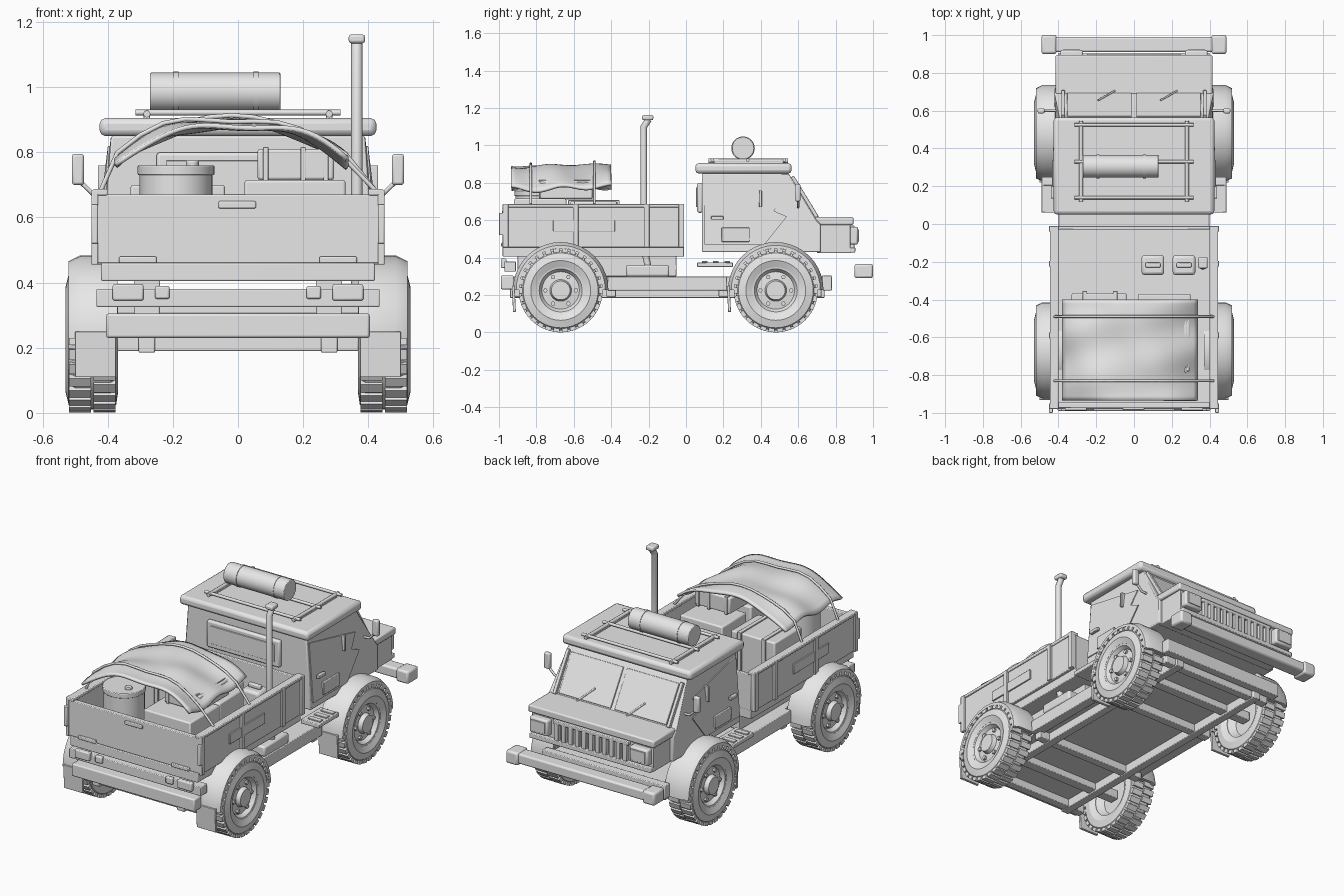
import bpy, bmesh
from math import sin, cos, pi, tau
from mathutils import Matrix, Vector

cube = bpy.data.objects.get("Cube")
if cube:
    bpy.data.objects.remove(cube, do_unlink=True)

GREY = (.8, .8, .8, 1)
grey = bpy.data.materials.new("plain_grey")
grey.use_nodes = True
grey.diffuse_color = GREY
grey.node_tree.nodes["Principled BSDF"].inputs["Base Color"].default_value = GREY
made = []


def finish(name, bm, bevel=0, mirror=False):
    """Turn a bmesh into a grey object with optional bevel and x mirror."""
    bmesh.ops.recalc_face_normals(bm, faces=bm.faces)
    mesh = bpy.data.meshes.new(name)
    bm.to_mesh(mesh)
    bm.free()
    obj = bpy.data.objects.new(name, mesh)
    bpy.context.collection.objects.link(obj)
    mesh.materials.append(grey)
    if bevel:
        mod = obj.modifiers.new("bevel", "BEVEL")
        mod.width = bevel
        mod.segments = 2
    if mirror:
        obj.modifiers.new("mirror", "MIRROR")
    made.append(obj)
    return obj


def box(name, x, y, z, bevel=.004, mirror=False, tilt=0):
    """Box from (low, high) ranges, optionally tilted about x."""
    bm = bmesh.new()
    spans = (x, y, z)
    mid = Vector([(a + b) / 2 for a, b in spans])
    size = Matrix.Diagonal([b - a for a, b in spans] + [1])
    place = Matrix.Translation(mid) @ Matrix.Rotation(tilt, 4, "X") @ size
    bmesh.ops.create_cube(bm, size=1, matrix=place)
    return finish(name, bm, bevel, mirror)


def prism(name, profile, left, right, bevel=0, mirror=False):
    """Extrude a (y, z) outline between two x functions of height."""
    bm = bmesh.new()
    a = [bm.verts.new((left(z), y, z)) for y, z in profile]
    b = [bm.verts.new((right(z), y, z)) for y, z in profile]
    bm.faces.new(a)
    bm.faces.new(b)
    for i in range(len(a)):
        j = (i + 1) % len(a)
        bm.faces.new((a[i], a[j], b[j], b[i]))
    return finish(name, bm, bevel, mirror)


def lathe(name, profile, y, z, steps=40, closed=True, angle=tau):
    """Spin a (radius, x) outline about an x axis at (y, z), both sides."""
    bm = bmesh.new()
    ring = [bm.verts.new((x, y + r, z)) for r, x in profile]
    if angle < tau:
        bm.faces.new(ring)
    else:
        pairs = list(zip(ring, ring[1:])) + ([(ring[-1], ring[0])] if closed else [])
        for pair in pairs:
            bm.edges.new(pair)
    bmesh.ops.spin(bm, geom=bm.faces[:] or bm.verts[:] + bm.edges[:], cent=(0, y, z),
                   axis=(1, 0, 0), angle=angle, steps=steps)
    bmesh.ops.remove_doubles(bm, verts=bm.verts, dist=.0005)
    return finish(name, bm, mirror=True)


def cylinder(name, centre, radius, length, axis="Z", sides=32, bevel=.004):
    bm = bmesh.new()
    turn = Matrix.Rotation(pi / 2, 4, "Y") if axis == "X" else Matrix()
    bmesh.ops.create_cone(bm, cap_ends=True, segments=sides, radius1=radius, radius2=radius,
                          depth=length, matrix=Matrix.Translation(centre) @ turn)
    return finish(name, bm, bevel)


def rod(name, points, radius, mirror=False):
    curve = bpy.data.curves.new(name, "CURVE")
    curve.dimensions = "3D"
    curve.bevel_depth = radius
    curve.bevel_resolution = 2
    curve.use_fill_caps = True
    line = curve.splines.new("POLY")
    line.points.add(len(points) - 1)
    for p, co in zip(line.points, points):
        p.co = (*co, 1)
    curve.materials.append(grey)
    obj = bpy.data.objects.new(name, curve)
    bpy.context.collection.objects.link(obj)
    if mirror:
        obj.modifiers.new("mirror", "MIRROR")


# Wheels, tread, fenders and mud flaps
HUB = .225
tire = [(.125, .385), (.16, .368), (.2, .374), (.215, .39), (.215, .5), (.2, .52), (.16, .53), (.125, .515)]
rim = [(0, .52), (.05, .52), (.058, .495), (.1, .49), (.115, .512), (.13, .515), (.13, .385), (.1, .43), (0, .43)]
arch = [(.238, .37), (.255, .37), (.255, .485), (.238, .52), (.222, .52), (.222, .505), (.238, .48)]
for end, y in (("rear", -.67), ("front", .48)):
    lathe(end + "_tires", tire, y, HUB)
    lathe(end + "_rims", rim, y, HUB, closed=False)
    lathe(end + "_fenders", arch, y, HUB + .003, steps=20, angle=pi)
    tread, bolts = bmesh.new(), bmesh.new()
    for i in range(30):
        for x, shift in ((.41, 0), (.485, .5)):
            spin = Matrix.Rotation((i + shift) * tau / 30, 4, "X")
            place = Matrix.Translation((x, y, HUB)) @ spin @ Matrix.Translation((0, 0, .214))
            bmesh.ops.create_cube(tread, size=1, matrix=place @ Matrix.Diagonal((.068, .032, .02, 1)))
    for i in range(6):
        a = i * tau / 6
        place = Matrix.Translation((.495, y + .082 * cos(a), HUB + .082 * sin(a)))
        bmesh.ops.create_cone(bolts, cap_ends=True, segments=6, radius1=.012, radius2=.012,
                              depth=.02, matrix=place @ Matrix.Rotation(pi / 2, 4, "Y"))
    finish(end + "_tread", tread, mirror=True)
    finish(end + "_wheel_bolts", bolts, mirror=True)
    box(end + "_mud_flaps", (.375, .5), (y - .258, y - .243), (.11, .25), .002, True, tilt=.05)
    box(end + "_axle", (-.42, .42), (y - .03, y + .03), (.195, .25))

# Chassis
box("chassis_plate", (-.36, .36), (-.93, .75), (.235, .3))
box("side_sills", (.34, .4), (-.42, .22), (.225, .3), mirror=True)
box("chassis_rails", (.255, .305), (-.94, .74), (.185, .24), mirror=True)
for i, y in enumerate((-.9, -.4, .2, .7)):
    box(f"cross_member_{i}", (-.37, .37), (y - .025, y + .025), (.19, .24))
box("front_cross_beam", (-.405, .405), (.73, .78), (.225, .305))
box("rear_bumper", (-.405, .405), (-.99, -.92), (.23, .305), .008)
box("light_beam", (-.435, .435), (-.97, -.91), (.325, .38))
box("tail_lights", (.29, .385), (-.99, -.96), (.345, .395), .006, True)
box("reverse_lights", (.21, .255), (-.985, -.96), (.35, .39), .006, True)
box("bed_mounts", (.24, .32), (-.9, -.05), (.3, .41), mirror=True)
box("muffler", (.27, .4), (-.32, -.09), (.3, .36), .01)
box("running_boards", (.37, .49), (.06, .25), (.35, .375), mirror=True)
for y in (.1, .16, .22):
    box("step_tread", (.4, .48), (y - .015, y + .015), (.375, .382), .001, True)
box("front_bumper", (-.45, .45), (.91, .99), (.3, .36), .01)
box("bumper_ends", (.41, .49), (.9, 1), (.29, .366), .012, True)

# Cargo bed
box("bed_floor", (-.42, .42), (-.98, -.01), (.405, .46))
box("bed_sides", (.405, .438), (-.97, -.012), (.455, .68), mirror=True)
box("bed_top_rails", (.4, .446), (-.98, -.01), (.668, .687), mirror=True)
box("headboard", (-.42, .42), (-.03, -.01), (.455, .67))
box("tailgate", (-.435, .435), (-.975, -.945), (.46, .67))
box("tailgate_handle", (-.06, .055), (-.985, -.97), (.628, .65))
box("tailgate_hinges", (.25, .365), (-.988, -.97), (.46, .48), mirror=True)
box("tailgate_latches", (.43, .45), (-1, -.97), (.52, .64), mirror=True)
for y in (-.965, -.59, -.21, -.025):
    box("bed_post", (.43, .45), (y - .015, y + .015), (.455, .685), .003, True)
box("side_badge_plates", (.435, .446), (-.71, -.38), (.54, .6), .002, True)

# Cab body and nose
width = lambda z: .42 - max(0, z - .6) * .12
cab = [(.085, .43), (.72, .43), (.72, .58), (.7, .6), (.55, .85), (.085, .85)]
prism("cab_body", cab, lambda z: -width(z), width, bevel=.006)
door = [(.1, .47), (.42, .47), (.54, .62), (.47, .65), (.52, .73), (.1, .82)]
prism("door_panels", door, width, lambda z: width(z) + .006, mirror=True)
box("door_pockets", (.42, .433), (.19, .34), (.485, .56), .003, True)
box("door_handles", (.42, .44), (.135, .2), (.603, .622), .003, True)
box("door_grips", (.4, .43), (.39, .405), (.67, .76), .003, True)
box("roof", (-.425, .425), (.05, .565), (.85, .905), .018)
box("hood", (-.415, .415), (.685, .895), (.575, .617), .008)
box("nose", (-.4, .4), (.7, .88), (.425, .58))
box("headlights", (.27, .39), (.86, .92), (.47, .565), .01, True)
box("headlight_lenses", (.285, .375), (.915, .925), (.485, .55), .002, True)
box("grille_frame", (-.25, .25), (.87, .9), (.55, .572))
box("grille_sill", (-.4, .4), (.87, .905), (.428, .455))
for i in range(11):
    x = (i - 5) * .045
    box("grille_bar", (x - .014, x + .014), (.87, .9), (.45, .555), .003)

# Windows, wipers and mirrors
LEAN = .549
box("windshield_panes", (.012, .355), (.622, .634), (.605, .84), .003, True, tilt=LEAN)
box("windshield_pillars", (.365, .385), (.615, .645), (.595, .85), .003, True, tilt=LEAN)
for x in (-.13, .2):
    rod("wiper", [(x + .03, .706, .612), (x - .06, .655, .695)], .005)
box("rear_window_frame", (-.25, .23), (.06, .09), (.64, .8), .01)
box("rear_window", (-.22, .2), (.054, .065), (.67, .775), .002)
box("mirrors", (.473, .51), (.585, .612), (.7, .795), .008, True)
rod("mirror_arms", [(.4, .6, .67), (.445, .6, .672), (.49, .6, .715)], .007, True)

# Roof rack and roll
rod("rack_rails", [(.28, .12, .918), (.28, .545, .918)], .011, True)
for y in (.14, .33, .525):
    rod("rack_bar", [(-.315, y, .922), (.315, y, .922)], .009)
box("rack_feet", (.27, .29), (.15, .52), (.9, .915), .002, True)
cylinder("roof_roll", (-.07, .305, .985), .06, .4, "X")
for x in (-.19, .055):
    cylinder("roll_strap", (x, .305, .985), .063, .015, "X", bevel=0)

# Exhaust stack
rod("exhaust_pipe", [(.365, -.19, .3), (.365, -.225, .45), (.365, -.225, 1.1), (.365, -.2, 1.14)], .018)
box("exhaust_cap", (.34, .39), (-.235, -.175), (1.135, 1.162), .008)

# Cargo
cylinder("drum", (-.19, -.8, .6), .112, .28)
cylinder("drum_lid", (-.19, -.8, .745), .118, .03)
cylinder("drum_cap", (-.14, -.83, .765), .02, .02, sides=12)
box("large_crate", (.02, .33), (-.92, -.64), (.46, .715), .008)
box("upper_case", (.06, .295), (-.78, -.5), (.715, .81), .008)
box("front_crate", (.02, .3), (-.6, -.37), (.46, .7), .008)
box("long_case", (-.33, -.04), (-.62, -.365), (.46, .7), .008)
for x in (.085, .2, .27):
    box("case_strap", (x - .008, x + .008), (-.785, -.495), (.71, .816), .002)
for x in (-.26, -.1):
    box("case_strap", (x - .012, x + .012), (-.63, -.355), (.46, .707), .002)
for x in (.1, .265):
    box("fuel_can", (x - .06, x + .06), (-.27, -.165), (.46, .64), .015)
    box("fuel_can_grip", (x - .04, x + .04), (-.23, -.205), (.64, .665), .006)


def drape(x, y):
    """Height of the draped cover."""
    u = abs(x + .02) / .36
    folds = .008 * sin(x * 17 + y * 9) + .009 * sin(y * 23 - x * 6) * (.4 + u)
    return .892 - .115 * u ** 2.6 + folds


# Cover and its ropes
tarp = bmesh.new()
bmesh.ops.create_grid(tarp, x_segments=30, y_segments=24, size=1)
for v in tarp.verts:
    x, y = v.co.x * .36 - .02, v.co.y * .267 - .667
    v.co = (x, y, drape(x, y))
cover = finish("cargo_cover", tarp)
cover.modifiers.new("thickness", "SOLIDIFY").thickness = .014
for y in (-.83, -.49):
    over = [(x, y, drape(x, y) + .01) for x in [-.37 + .07 * i for i in range(11)]]
    rod("cover_rope", [(-.42, y, .685)] + over + [(.42, y, .685)], .007)

# Shading
bpy.ops.object.select_all(action="DESELECT")
for obj in made:
    obj.select_set(True)
bpy.context.view_layer.objects.active = made[0]
bpy.ops.object.shade_smooth_by_angle(angle=pi / 6)
